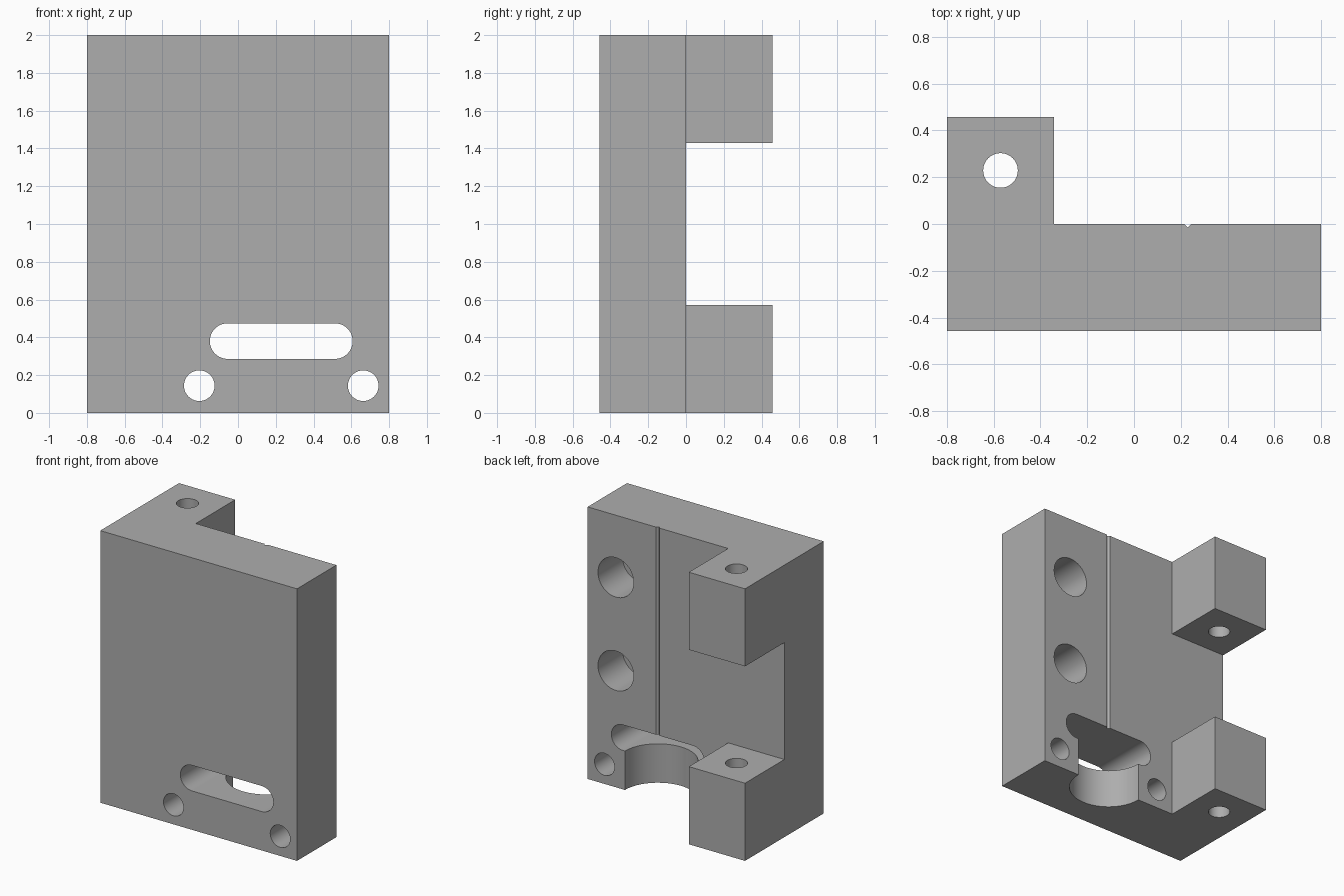
import bpy
import bmesh
import math
from mathutils import Vector

if "Cube" in bpy.data.objects:
    bpy.data.objects.remove(bpy.data.objects["Cube"], do_unlink=True)

# Main dimensions
W, D, H = 0.8, 0.457, 2.0       # half width, plate depth, height
TAB_X = -0.343                  # inner side of the tabs
AXIS_X = 0.229                  # centre line of groove, slot and recess

grey = bpy.data.materials.new("plain grey")
grey.use_nodes = True
colour = (0.42, 0.42, 0.42, 1)
grey.diffuse_color = colour
grey.node_tree.nodes["Principled BSDF"].inputs["Base Color"].default_value = colour


def prism(name, points, direction):
    """Extrude a closed outline of 3D points along a direction."""
    bm = bmesh.new()
    face = bm.faces.new([bm.verts.new(p) for p in points])
    new = bmesh.ops.extrude_face_region(bm, geom=[face])["geom"]
    bmesh.ops.translate(bm, vec=Vector(direction),
                        verts=[v for v in new if isinstance(v, bmesh.types.BMVert)])
    bmesh.ops.recalc_face_normals(bm, faces=bm.faces)
    mesh = bpy.data.meshes.new(name)
    bm.to_mesh(mesh)
    bm.free()
    mesh.materials.append(grey)
    obj = bpy.data.objects.new(name, mesh)
    bpy.context.collection.objects.link(obj)
    return obj


def arc(cx, cy, r, start, end, steps):
    angles = [start + (end - start) * i / steps for i in range(steps + 1)]
    return [(cx + r * math.cos(a), cy + r * math.sin(a)) for a in angles]


def circle(cx, cy, r):
    return arc(cx, cy, r, 0, math.tau, 64)[:-1]


def cut_z(name, outline, z0, z1):
    return prism(name, [(x, y, z0) for x, y in outline], (0, 0, z1 - z0))


def cut_y(name, outline, y0, y1):
    return prism(name, [(x, y0, z) for x, z in outline], (0, y1 - y0, 0))


# L-shaped block
body = cut_z("bracket_body", [(-W, -D), (W, -D), (W, 0), (TAB_X, 0),
                              (TAB_X, D), (-W, D)], 0, H)

# Gap that leaves an upper and a lower tab
cutters = [cut_z("tab_gap", [(-1, 0), (-0.2, 0), (-0.2, 0.7), (-1, 0.7)], 0.571, 1.43)]

# Vertical hole through both tabs
cutters.append(cut_z("tab_hole", circle(-0.571, 0.229, 0.074), -0.1, 2.1))

# Blind holes in the back face
for z in (0.857, 1.543):
    cutters.append(cut_y("blind_hole", circle(0.571, z, 0.145), -0.286, 0.1))

# Small through holes beside the recess
for side in (-1, 1):
    cutters.append(cut_y("through_hole", circle(AXIS_X + side * 0.434, 0.144, 0.081), -0.6, 0.1))

# Long rounded slot through the plate
r, half = 0.094, 0.284
slot = arc(AXIS_X + half, 0.38, r, -math.pi / 2, math.pi / 2, 32)
slot += arc(AXIS_X - half, 0.38, r, math.pi / 2, 1.5 * math.pi, 32)
cutters.append(cut_y("slot", slot, -0.6, 0.1))

# Half-round recess below the slot, and the V groove above it
cutters.append(cut_z("recess", circle(AXIS_X, 0, 0.268), -0.1, 0.38))
cutters.append(cut_z("groove", [(AXIS_X - 0.03, 0.015), (AXIS_X, -0.015),
                                (AXIS_X + 0.03, 0.015)], 0.4, 2.1))

bpy.context.view_layer.objects.active = body
for cutter in cutters:
    mod = body.modifiers.new(cutter.name, "BOOLEAN")
    mod.operation = "DIFFERENCE"
    mod.solver = "EXACT"
    mod.object = cutter
    bpy.ops.object.modifier_apply(modifier=mod.name)
    bpy.data.objects.remove(cutter, do_unlink=True)

# Smooth bores with crisp edges
bpy.ops.object.select_all(action="DESELECT")
body.select_set(True)
bpy.ops.object.shade_smooth_by_angle(angle=math.radians(30))
